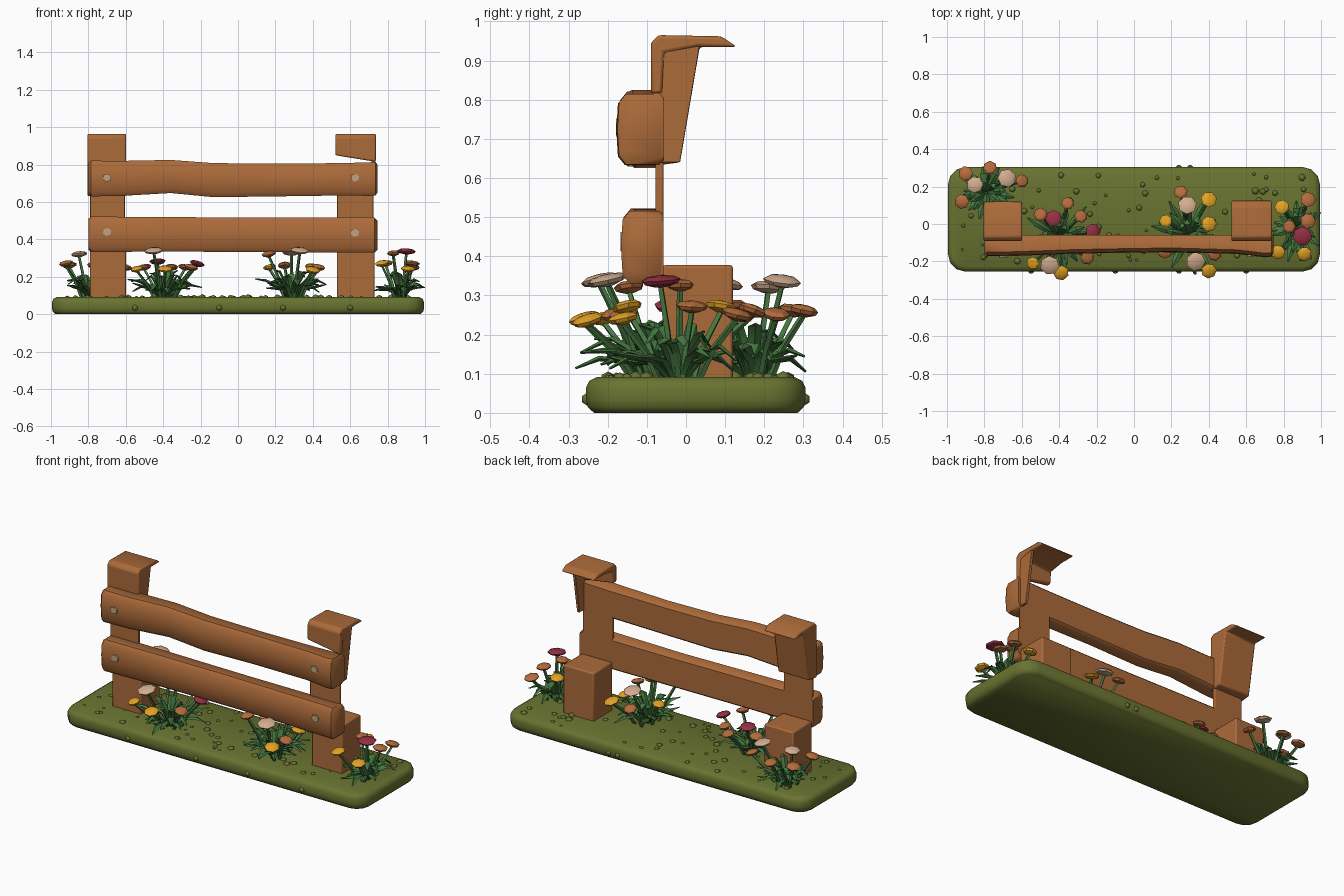
import bpy, bmesh, math, random
from mathutils import Vector, Matrix

if "Cube" in bpy.data.objects:
    bpy.data.objects.remove(bpy.data.objects["Cube"])

random.seed(7)


def mat(name, rgb):
    m = bpy.data.materials.new(name)
    m.diffuse_color = (*rgb, 1)
    m.use_nodes = True
    m.node_tree.nodes["Principled BSDF"].inputs["Base Color"].default_value = m.diffuse_color
    return m


WOOD = mat("wood", (.41, .145, .042))
MOSS = mat("moss green", (.14, .17, .03))
LEAF = mat("leaf green", (.06, .185, .05))
NAIL = mat("pale nail", (.50, .37, .23))
HEADS = {"c": mat("cream petals", (.65, .42, .28)), "y": mat("yellow petals", (.76, .36, .018)),
         "m": mat("crimson petals", (.30, .03, .055)), "b": mat("orange brown petals", (.46, .15, .045))}


def finish(name, bm, mats, angle=35, bevel=0):
    bmesh.ops.recalc_face_normals(bm, faces=bm.faces)
    me = bpy.data.meshes.new(name)
    bm.to_mesh(me)
    bm.free()
    ob = bpy.data.objects.new(name, me)
    bpy.context.collection.objects.link(ob)
    for m in mats:
        me.materials.append(m)
    if bevel:
        b = ob.modifiers.new("edge", 'BEVEL')
        b.width, b.segments, b.limit_method = bevel, 2, 'ANGLE'
    bpy.ops.object.select_all(action='DESELECT')
    ob.select_set(True)
    bpy.context.view_layer.objects.active = ob
    bpy.ops.object.shade_smooth_by_angle(angle=math.radians(angle))
    return ob


def loft(bm, rings, mi=0):
    """Skin a list of point rings and close both ends."""
    vs = [[bm.verts.new(p) for p in r] for r in rings]
    n = len(vs[0])
    fs = [bm.faces.new((a[i], a[(i + 1) % n], b[(i + 1) % n], b[i]))
          for a, b in zip(vs, vs[1:]) for i in range(n)]
    fs += [bm.faces.new(vs[0][::-1]), bm.faces.new(vs[-1])]
    for f in fs:
        f.material_index = mi


def prism(name, yz, x0, x1, bevel=.008):
    bm = bmesh.new()
    loft(bm, [[(x, y, z) for y, z in yz] for x in (x0, x1)])
    return finish(name, bm, [WOOD], bevel=bevel)


def rect(y0, y1, z0, z1):
    return [(y0, z0), (y1, z0), (y1, z1), (y0, z1)]


# Mossy ground slab: stacked rings with rounded corners
def slab_ring(z, inset):
    pts = []
    for sx, sy, a0 in ((1, 1, 0), (-1, 1, 90), (-1, -1, 180), (1, -1, 270)):
        for k in range(4):
            a = math.radians(a0 + k * 30)
            pts.append((sx * .90 + (.095 - inset) * math.cos(a),
                        .025 + sy * .185 + (.095 - inset) * math.sin(a), z))
    return pts


bm = bmesh.new()
loft(bm, [slab_ring(z, i) for z, i in ((0, .02), (.015, .004), (.035, 0), (.065, 0), (.082, .008), (.092, .028))])
finish("ground_slab", bm, [MOSS], 50)

# Mossy lumps on the slab
bm = bmesh.new()
for i in range(75):
    r = random.uniform(.008, .022)
    m = Matrix.Translation((random.uniform(-.92, .92), random.uniform(-.21, .27), .09)) @ Matrix.Diagonal((1, 1, .8, 1))
    bmesh.ops.create_icosphere(bm, subdivisions=1, radius=r, matrix=m)
for x, y in ((-.55, -.25), (-.1, -.25), (.24, -.25), (.6, -.25), (.3, .3), (.24, .3)):
    bmesh.ops.create_icosphere(bm, subdivisions=1, radius=.018, matrix=Matrix.Translation((x, y, .035)))
finish("moss_lumps", bm, [MOSS], 60)

# Posts: stout foot, thin middle board, hooked top
for side, x0, x1 in (("left", -.80, -.60), ("right", .52, .73)):
    prism(side + "_post_foot", rect(-.06, .12, .07, .378), x0 + .008, x1)
    prism(side + "_post_board", rect(-.078, -.058, .36, .80), x0 + .01, x1 - .005, .004)

prism("left_post_top", [(-.09, .63), (-.015, .64), (.035, .935), (.125, .935), (.08, .962), (-.07, .965), (-.09, .945)],
      -.805, -.598)
hook = prism("right_post_top", [(-.09, .835), (-.06, .835), (-.055, .92), (.03, .935), (.13, .935), (.09, .962),
                                (-.07, .965), (-.09, .945)], .52, .737)
for v in hook.data.vertices:            # slanted lower edge of the hook
    if v.co.z < .86:
        v.co.z += .015 if v.co.x < .6 else -.02
prism("right_post_flap", [(-.085, .64), (-.015, .64), (.035, .94), (-.085, .94)], .715, .732, .003)

# Planks: rounded rectangle sections along x, gently wavy
PLANKS = {
    "upper_plank": [(-.80, .64, .81, -.155), (-.785, .63, .821, -.172), (-.62, .633, .82, -.17), (-.36, .648, .825, -.16),
                    (-.13, .626, .808, -.155), (.2, .63, .805, -.15), (.55, .635, .808, -.16), (.70, .633, .812, -.178),
                    (.735, .635, .815, -.175), (.745, .65, .80, -.155)],
    "lower_plank": [(-.80, .345, .51, -.15), (-.785, .333, .522, -.163), (-.4, .335, .52, -.155), (.1, .333, .516, -.15),
                    (.6, .33, .516, -.16), (.73, .33, .516, -.166), (.745, .345, .50, -.15)]}
for name, secs in PLANKS.items():
    bm = bmesh.new()
    rings = []
    for x, z0, z1, yf in secs:
        yb, c = -.058, .022
        rings.append([(x, yf + c, z0), (x, yb - .01, z0), (x, yb, z0 + .01), (x, yb, z1 - .01), (x, yb - .01, z1),
                      (x, yf + c, z1), (x, yf + .004, z1 - c), (x, yf, (z0 + z1) / 2), (x, yf + .004, z0 + c)])
    loft(bm, rings)
    finish(name, bm, [WOOD], 45)

# Nail heads on the plank fronts
bm = bmesh.new()
for x, z, y in ((-.70, .73, -.176), (.625, .73, -.172), (-.70, .44, -.164), (.625, .435, -.164)):
    ring = [(x + .024 * math.cos(math.radians(a)), z + .022 * math.sin(math.radians(a))) for a in range(20, 380, 60)]
    loft(bm, [[(px, y + d, pz) for px, pz in ring] for d in (.006, -.003)])
finish("nail_heads", bm, [NAIL])


def blade(bm, path, widths, thick):
    """Flattened diamond tube along a path, for leaves and stems."""
    rings = []
    for i, p in enumerate(path):
        t = (path[min(i + 1, len(path) - 1)] - path[max(i - 1, 0)]).normalized()
        s = t.cross(Vector((0, 0, 1)))
        s = s.normalized() if s.length > .05 else Vector((1, 0, 0))
        n = s.cross(t)
        w, h = widths[i], min(thick, widths[i])
        rings.append([p + s * w, p + n * h, p - s * w, p - n * h])
    loft(bm, rings)


# Flower clumps: centre, reach, then (colour, x, y, z, radius) for each bloom
CLUMPS = {
    "back_left": ((-.79, .17), (.17, .14), [
        ("b", -.90, .27, .26, .04), ("b", -.77, .30, .26, .038), ("c", -.68, .245, .335, .05), ("c", -.85, .21, .32, .045),
        ("b", -.92, .12, .27, .04), ("b", -.60, .23, .25, .036)]),
    "middle_left": ((-.40, -.07), (.20, .19), [
        ("b", -.50, .05, .25, .038), ("m", -.43, .03, .28, .045), ("b", -.355, .11, .25, .036), ("b", -.285, .04, .25, .036),
        ("m", -.22, -.04, .27, .042), ("y", -.54, -.21, .24, .036), ("c", -.45, -.22, .338, .052),
        ("y", -.39, -.26, .24, .042), ("b", -.25, -.18, .25, .038)]),
    "middle_right": ((.29, -.06), (.20, .19), [
        ("b", .25, .17, .26, .038), ("c", .285, .10, .33, .05), ("y", .40, .13, .25, .044), ("y", .40, .0, .24, .042),
        ("y", .17, .015, .25, .036), ("b", .165, -.145, .32, .04), ("c", .33, -.20, .338, .052),
        ("y", .40, -.25, .235, .042), ("b", .43, -.16, .25, .038)]),
    "right_end": ((.87, -.02), (.13, .18), [
        ("y", .79, .09, .27, .04), ("b", .93, .13, .25, .042), ("b", .93, .015, .27, .042), ("m", .90, -.065, .335, .052),
        ("y", .77, -.15, .27, .04), ("b", .83, -.015, .325, .036), ("y", .91, -.16, .24, .04)])}

for name, ((cx, cy), (rx, ry), blooms) in CLUMPS.items():
    # Arching leaves and stems
    bm = bmesh.new()
    for i in range(30):
        a = i * 2.399 + random.uniform(-.2, .2)
        k = random.uniform(.65, 1.08) if i % 3 else random.uniform(.35, .6)
        top = random.uniform(.13, .19) if k > .6 else random.uniform(.18, .23)
        pts = [Vector((cx + rx * k * f * math.cos(a), cy + ry * k * f * math.sin(a), z))
               for f, z in ((.12, .085), (.42, .07 + top * .45), (.75, top), (1.05, top - random.uniform(-.015, .04)))]
        blade(bm, pts, [.008, .017, .018, .003], .007)
    for _, x, y, z, r in blooms:
        tip = Vector((x, y, z - .01))
        root = Vector((cx + (x - cx) * .35, cy + (y - cy) * .35, .085))
        mid = root.lerp(tip, .5) - Vector((x - cx, y - cy, 0)) * .08
        blade(bm, [root, mid, tip], [.010, .009, .008], .009)
    finish(name + "_leaves", bm, [LEAF], 40)

    # Seven-sided blooms leaning outward
    bm = bmesh.new()
    keys = list(HEADS)
    for c, x, y, z, r in blooms:
        out = Vector((x - cx, y - cy, 0)) * 1.6
        rot = Vector((0, 0, 1)).rotation_difference((Vector((0, 0, 1)) + out).normalized()).to_matrix()
        spin = random.uniform(0, 1)
        rings = []
        for f, h in ((.3, -.014), (.85, -.006), (1, .004), (.7, .013), (.25, .016)):
            rings.append([Vector((x, y, z)) + rot @ Vector((r * f * math.cos(spin + j * math.tau / 7),
                                                            r * f * math.sin(spin + j * math.tau / 7), h))
                          for j in range(7)])
        loft(bm, rings, keys.index(c))
    finish(name + "_blooms", bm, list(HEADS.values()), 30)
